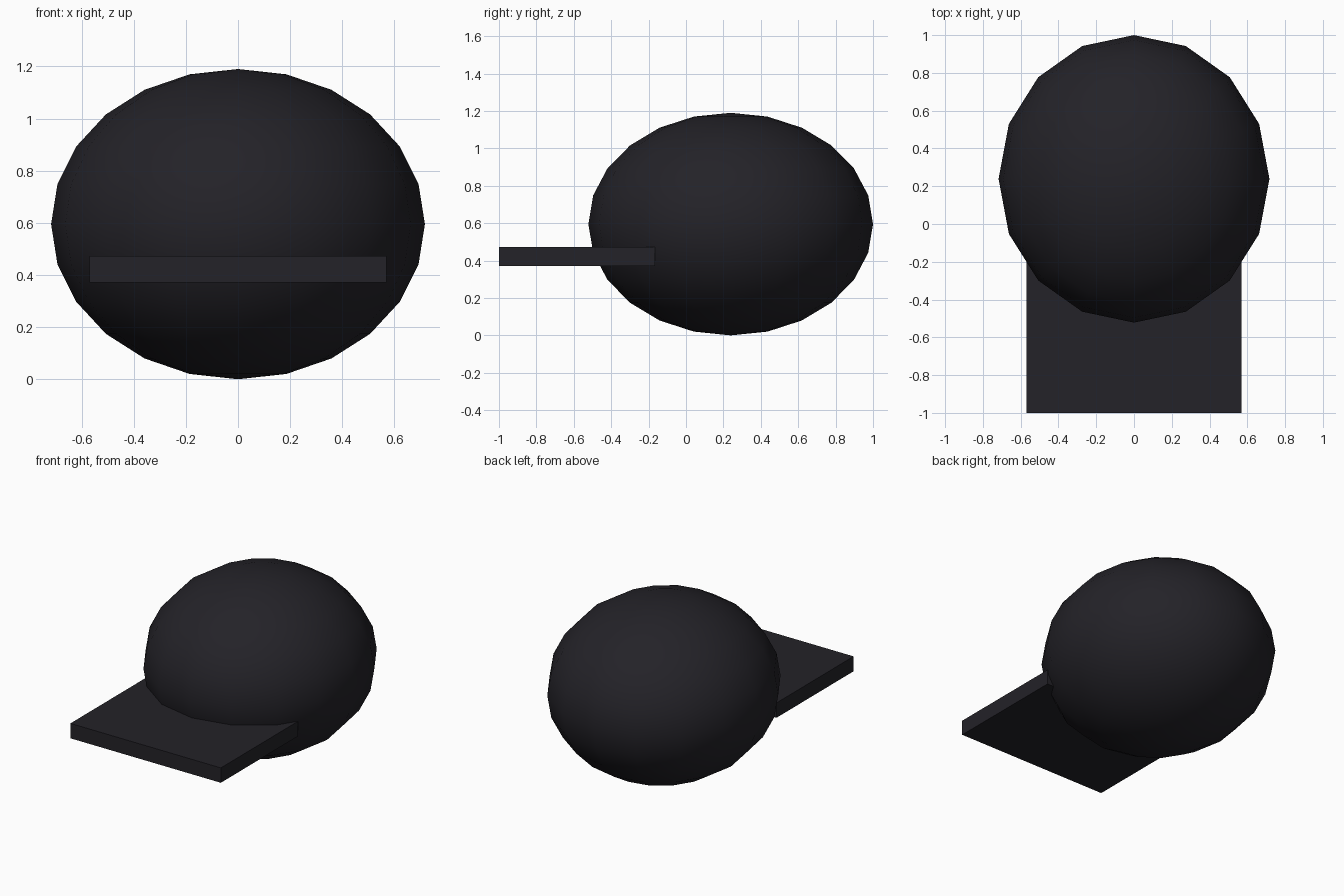
import bpy

if "Cube" in bpy.data.objects:
    bpy.data.objects.remove(bpy.data.objects["Cube"])

# Dark cloth shared by both parts
cloth = bpy.data.materials.new("dark_cloth")
cloth.diffuse_color = (0.017, 0.016, 0.021, 1)
cloth.use_nodes = True
cloth.node_tree.nodes["Principled BSDF"].inputs["Base Color"].default_value = cloth.diffuse_color


def finish(name, scale):
    obj = bpy.context.object
    obj.name = name
    obj.scale = scale
    bpy.ops.object.transform_apply(location=False, rotation=False, scale=True)
    obj.data.materials.append(cloth)
    return obj


# Rounded crown: a smooth, squashed sphere
bpy.ops.mesh.primitive_uv_sphere_add(segments=16, ring_count=12, radius=1,
                                     location=(0, 0.239, 0.595))
finish("cap_crown", (0.717, 0.761, 0.595))
bpy.ops.object.shade_smooth()

# Flat brim: a thin board running into the crown
bpy.ops.mesh.primitive_cube_add(size=1, location=(0, -0.583, 0.422))
finish("cap_brim", (1.14, 0.834, 0.102))
